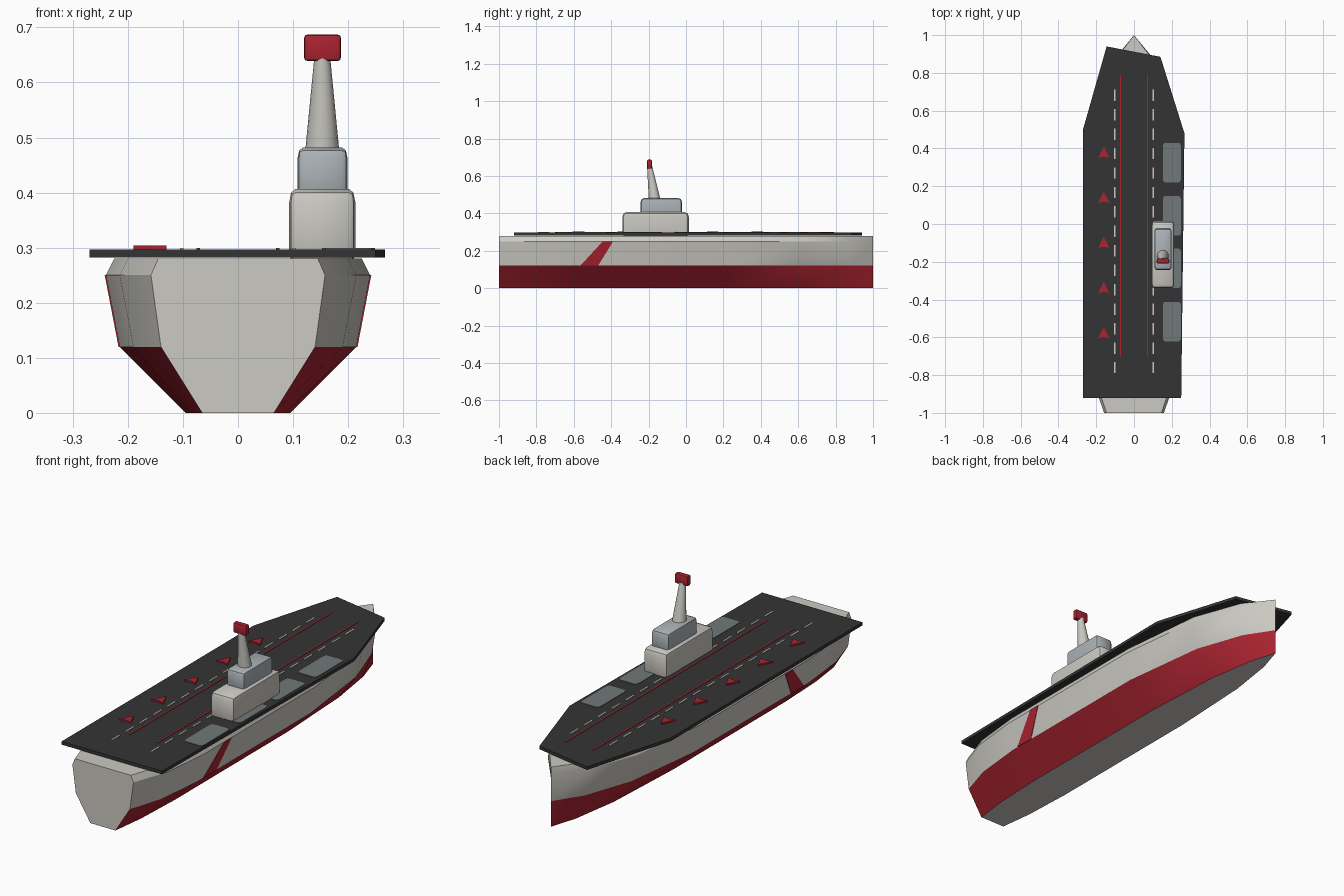
import bpy, bmesh, math
from mathutils import Matrix, Vector

if "Cube" in bpy.data.objects:
    bpy.data.objects.remove(bpy.data.objects["Cube"])


def material(name, rgb):
    m = bpy.data.materials.new(name)
    m.diffuse_color = (*rgb, 1)
    m.use_nodes = True
    m.node_tree.nodes["Principled BSDF"].inputs["Base Color"].default_value = m.diffuse_color
    return m


WHITE = material("warm white", (0.60, 0.585, 0.54))
RED = material("red", (0.40, 0.017, 0.030))
DECK = material("deck charcoal", (0.034, 0.034, 0.034))
LIFT = material("lift grey", (0.16, 0.19, 0.185))
BRIDGE = material("bridge grey", (0.41, 0.45, 0.47))


def finish(name, bm, *mats, angle=None):
    bmesh.ops.recalc_face_normals(bm, faces=bm.faces)
    me = bpy.data.meshes.new(name)
    bm.to_mesh(me)
    bm.free()
    ob = bpy.data.objects.new(name, me)
    bpy.context.collection.objects.link(ob)
    for m in mats:
        me.materials.append(m)
    if angle:
        bpy.ops.object.select_all(action='DESELECT')
        ob.select_set(True)
        bpy.context.view_layer.objects.active = ob
        bpy.ops.object.shade_smooth_by_angle(angle=math.radians(angle))
    return ob


def add_prism(bm, pts, z0, z1):
    """Extrude a plan outline from z0 to z1."""
    lo = [bm.verts.new((x, y, z0)) for x, y in pts]
    hi = [bm.verts.new((x, y, z1)) for x, y in pts]
    bm.faces.new(lo)
    bm.faces.new(hi)
    n = len(pts)
    for i in range(n):
        j = (i + 1) % n
        bm.faces.new((lo[i], lo[j], hi[j], hi[i]))


def rect(x0, x1, y0, y1):
    return [(x0, y0), (x1, y0), (x1, y1), (x0, y1)]


def rounded_box(name, x, y, z, mat, bevel, squash=0.5):
    """Bevelled box; squash makes the bevel narrower across x."""
    bm = bmesh.new()
    size = ((x[1] - x[0]) / squash, y[1] - y[0], z[1] - z[0])
    bmesh.ops.create_cube(bm, size=1, matrix=Matrix.Diagonal((*size, 1)))
    bmesh.ops.bevel(bm, geom=bm.edges[:], offset=bevel, segments=2,
                    profile=0.5, affect='EDGES')
    bmesh.ops.scale(bm, vec=(squash, 1, 1), verts=bm.verts)
    bmesh.ops.translate(bm, vec=(sum(x) / 2, sum(y) / 2, sum(z) / 2), verts=bm.verts)
    return finish(name, bm, mat, angle=35)


# Hull: half widths at four heights for each station, stern to bow
heights = (0.0, 0.12, 0.25, 0.28)
stations = [
    (-1.00, (0.065, 0.140, 0.158, 0.145)),
    (-0.84, (0.085, 0.190, 0.215, 0.200)),
    (-0.60, (0.095, 0.215, 0.240, 0.225)),
    (0.23, (0.095, 0.215, 0.240, 0.225)),
    (0.64, (0.075, 0.165, 0.195, 0.182)),
    (0.87, (0.040, 0.085, 0.107, 0.098)),
    (1.00, (0.0, 0.0, 0.0, 0.0)),
]
bm = bmesh.new()
rings = []
for y, w in stations:
    right = [bm.verts.new((a, y, z)) for a, z in zip(w, heights)]
    left = [bm.verts.new((-a, y, z)) for a, z in zip(w, heights)]
    rings.append(right + left[::-1])
bm.faces.new(rings[0])
for a, b in zip(rings, rings[1:]):
    for i in range(8):
        j = (i + 1) % 8
        bm.faces.new((a[i], a[j], b[j], b[i]))
bmesh.ops.remove_doubles(bm, verts=bm.verts, dist=1e-5)
bm.normal_update()
for f in bm.faces:
    c = f.calc_center_median()
    side = abs(c.x) > 0.01
    f.material_index = 1 if side and c.z < 0.1 else 0
finish("hull", bm, WHITE, RED, angle=22)

# Slanted hull stripes, lying on both flanks
bm = bmesh.new()
for s in (1, -1):
    loops = []
    for off in (-0.002, 0.002):
        loops.append([bm.verts.new((s * (0.215 + (z - 0.12) * 0.1923 + off), y, z))
                      for y, z in ((-0.565, 0.12), (-0.47, 0.12),
                                   (-0.39, 0.25), (-0.445, 0.25))])
    bm.faces.new(loops[0])
    bm.faces.new(loops[1])
    for i in range(4):
        j = (i + 1) % 4
        bm.faces.new((loops[0][i], loops[0][j], loops[1][j], loops[1][i]))
finish("hull_stripes", bm, RED)

# Flight deck
bm = bmesh.new()
add_prism(bm, [(-0.27, -0.92), (0.25, -0.92), (0.267, 0.48),
               (0.14, 0.885), (-0.145, 0.94), (-0.27, 0.50)], 0.282, 0.297)
finish("flight_deck", bm, DECK)

# Runway lines
bm = bmesh.new()
for x in (-0.072, 0.072):
    add_prism(bm, rect(x - 0.003, x + 0.003, -0.70, 0.79), 0.295, 0.2995)
finish("runway_lines", bm, RED)

# Dashed runway edges
bm = bmesh.new()
for x in (-0.102, 0.102):
    for i in range(15):
        y = -0.76 + i * 0.103
        add_prism(bm, rect(x - 0.003, x + 0.003, y - 0.03, y + 0.03), 0.295, 0.2995)
finish("runway_dashes", bm, WHITE)

# Aircraft lifts with rounded corners
bm = bmesh.new()
for cy in (0.325, 0.043, -0.235, -0.517):
    pts = []
    for k, (sx, sy) in enumerate(((1, 1), (-1, 1), (-1, -1), (1, -1))):
        for t in range(4):
            a = math.radians(90 * k + 30 * t)
            pts.append((0.2005 + sx * 0.036 + 0.012 * math.cos(a),
                        cy + sy * 0.085 + 0.02 * math.sin(a)))
    add_prism(bm, pts, 0.293, 0.2995)
finish("aircraft_lifts", bm, LIFT)

# Parked jets as small arrowheads
bm = bmesh.new()
for i in range(5):
    y = 0.38 - i * 0.239
    add_prism(bm, [(-0.16, y + 0.032), (-0.19, y - 0.03),
                   (-0.16, y - 0.022), (-0.13, y - 0.03)], 0.296, 0.304)
finish("parked_jets", bm, RED)

# Island tower and bridge
rounded_box("island_tower", (0.093, 0.213), (-0.34, 0.015), (0.27, 0.407), WHITE, 0.024)
rounded_box("bridge", (0.108, 0.199), (-0.243, -0.022), (0.385, 0.482), BRIDGE, 0.02)

# Leaning, tapered mast
bm = bmesh.new()
bmesh.ops.create_cone(bm, cap_ends=True, segments=16, radius1=0.031,
                      radius2=0.014, depth=0.175)
for v in bm.verts:
    t = v.co.z / 0.175 + 0.5
    v.co += Vector((0.153, -0.168 - 0.026 * t, 0.475 + 0.0875))
finish("mast", bm, WHITE, angle=35)

# Radar head
rounded_box("radar_head", (0.120, 0.187), (-0.208, -0.183), (0.639, 0.687), RED, 0.006, 1)
